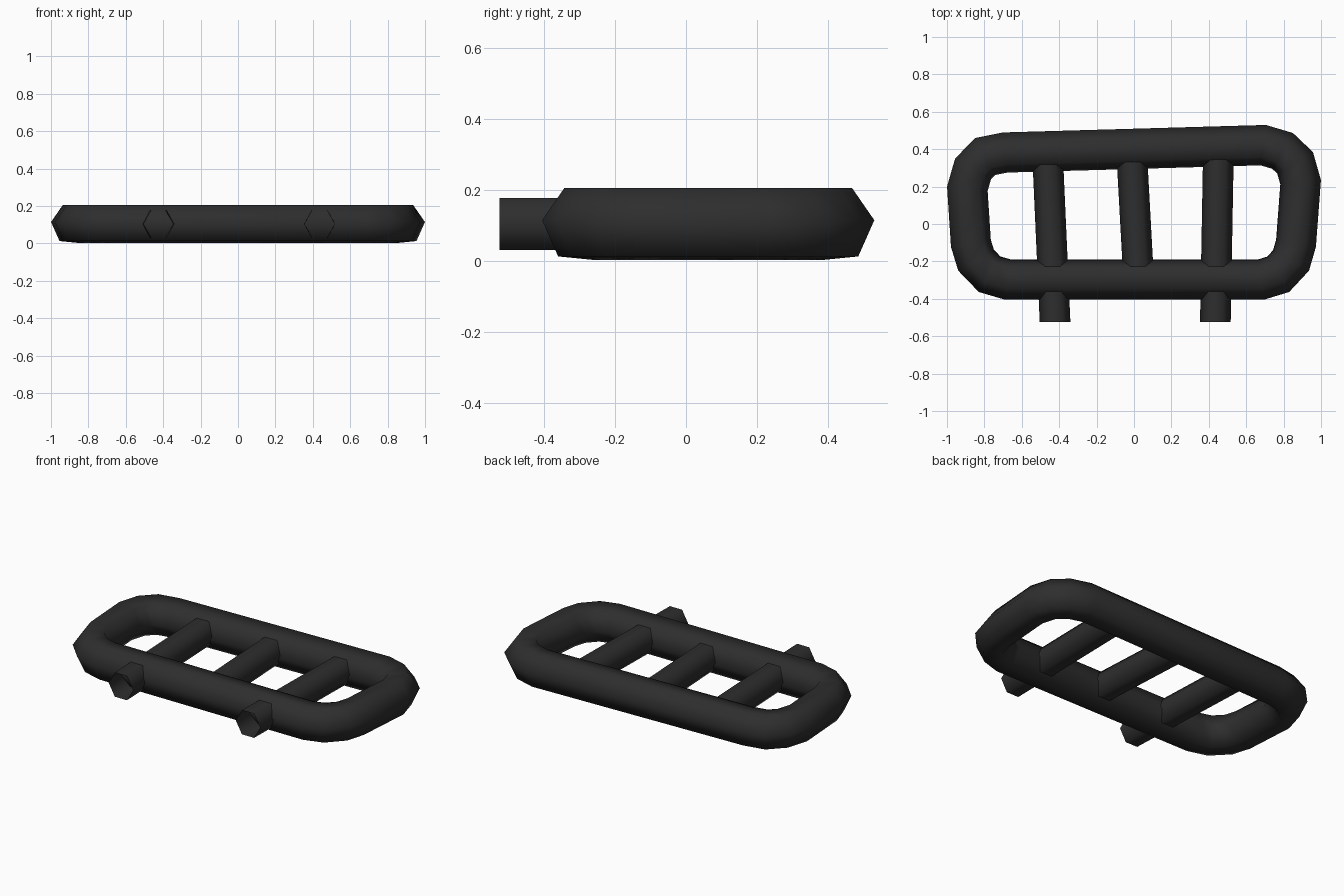
import bpy, bmesh, math
from mathutils import Vector

cube = bpy.data.objects.get("Cube")
if cube:
    bpy.data.objects.remove(cube, do_unlink=True)

SIDES = 6
MID_Z = 0.104

black = bpy.data.materials.new("matte_black")
black.use_nodes = True
colour = (0.027, 0.027, 0.027, 1)
black.diffuse_color = colour
bsdf = next(n for n in black.node_tree.nodes if n.type == 'BSDF_PRINCIPLED')
bsdf.inputs["Base Color"].default_value = colour
bsdf.inputs["Roughness"].default_value = 0.8


def tube(name, rings, closed):
    """Skin a list of vertex rings into a smooth tube."""
    bm = bmesh.new()
    loops = [[bm.verts.new(p) for p in ring] for ring in rings]
    pairs = list(zip(loops, loops[1:]))
    if closed:
        pairs.append((loops[-1], loops[0]))
    for a, b in pairs:
        for i in range(SIDES):
            j = (i + 1) % SIDES
            bm.faces.new((a[i], a[j], b[j], b[i]))
    bmesh.ops.recalc_face_normals(bm, faces=bm.faces)
    for f in bm.faces:
        f.smooth = True
    mesh = bpy.data.meshes.new(name)
    bm.to_mesh(mesh)
    bm.free()
    mesh.materials.append(black)
    obj = bpy.data.objects.new(name, mesh)
    bpy.context.collection.objects.link(obj)
    return obj


# Outer outline of the rounded frame, clockwise from the left side
outline = [Vector(p) for p in (
    (-1, 0.2), (-0.957, 0.35), (-0.85, 0.46), (-0.7, 0.49),
    (0.705, 0.53), (0.85, 0.487), (0.957, 0.385), (1, 0.235),
    (0.973, -0.123), (0.936, -0.25), (0.83, -0.364), (0.695, -0.405),
    (-0.69, -0.405), (-0.83, -0.364), (-0.94, -0.25), (-0.979, -0.123))]

# Slightly rolled hexagon swept around the outline with mitred corners
radius, roll = 0.108, math.radians(5.5)
rings = []
for k, p in enumerate(outline):
    before = (p - outline[k - 1]).normalized()
    after = (outline[(k + 1) % len(outline)] - p).normalized()
    n1, n2 = Vector((-before.y, before.x)), Vector((-after.y, after.x))
    miter = (n1 + n2) / (1 + n1.dot(n2))
    ring = []
    for i in range(SIDES):
        a = math.tau * i / SIDES + roll
        q = p + miter * (radius * (math.cos(a) - 1))
        ring.append((q.x, q.y, MID_Z + 0.112 * math.sin(a)))
    rings.append(ring)
tube("frame", rings, True)


# Open hexagonal cross bars; the outer two run on through the front rail
def bar(name, back, front):
    tube(name, [[(x + 0.082 * math.cos(math.tau * i / SIDES), y,
                  MID_Z + 0.085 * math.sin(math.tau * i / SIDES))
                 for i in range(SIDES)] for x, y in (back, front)], False)


bar("right_bar", (-0.463, 0.39), (-0.422, -0.525))
bar("middle_bar", (-0.014, 0.41), (0.025, -0.3))
bar("left_bar", (0.452, 0.42), (0.435, -0.525))
